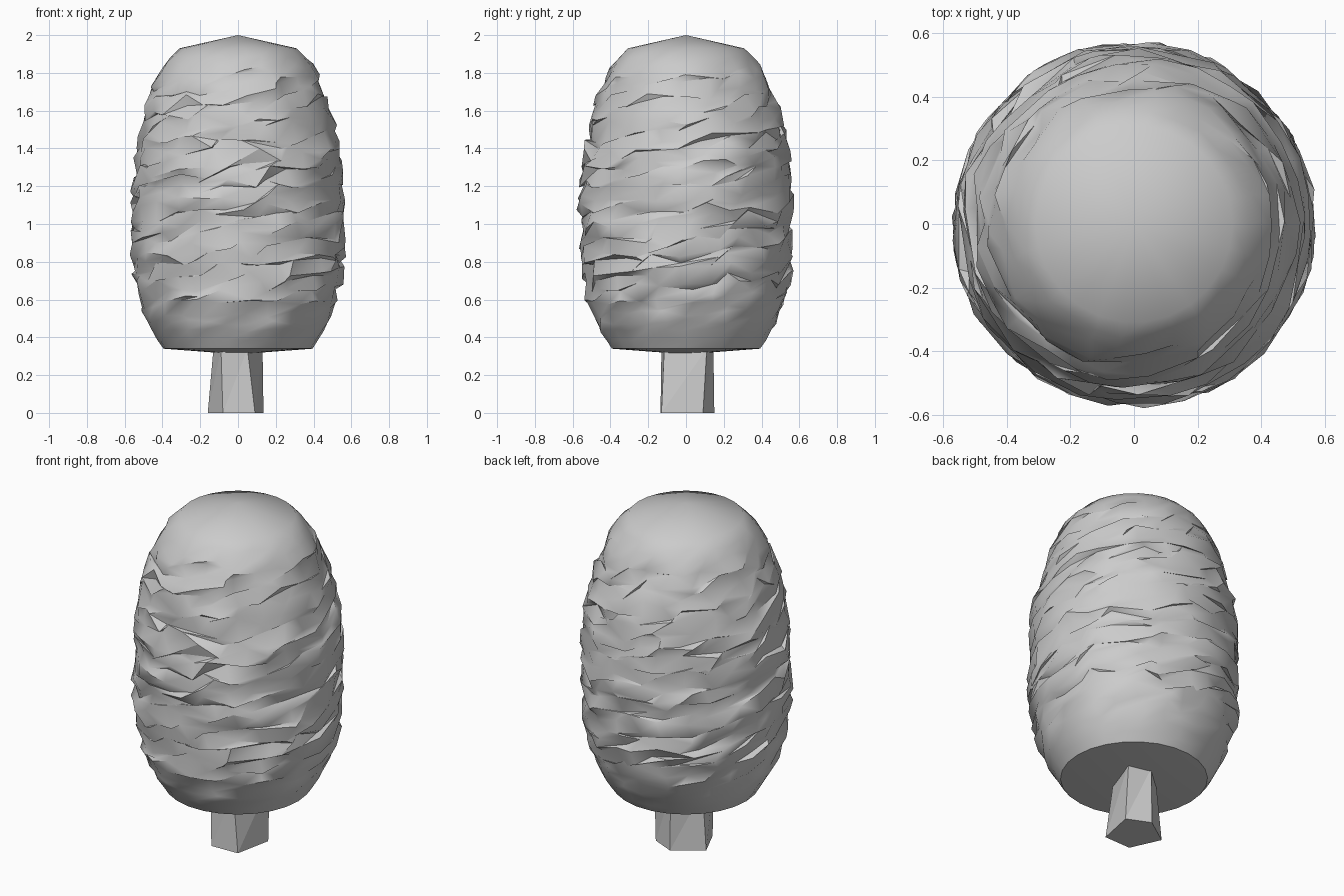
import bpy
import math
import random

random.seed(7)

cube = bpy.data.objects.get("Cube")
if cube:
    bpy.data.objects.remove(cube, do_unlink=True)

GREY = (0.6, 0.6, 0.6, 1.0)
grey = bpy.data.materials.new("plain grey")
grey.use_nodes = True
grey.diffuse_color = GREY
for node in grey.node_tree.nodes:
    if node.type == 'BSDF_PRINCIPLED':
        node.inputs["Base Color"].default_value = GREY
        node.inputs["Roughness"].default_value = 0.9


def make_object(name, verts, faces):
    mesh = bpy.data.meshes.new(name)
    mesh.from_pydata(verts, [], faces)
    mesh.materials.append(grey)
    mesh.update()
    obj = bpy.data.objects.new(name, mesh)
    bpy.context.scene.collection.objects.link(obj)
    return obj


def smooth(obj, degrees):
    bpy.ops.object.select_all(action='DESELECT')
    obj.select_set(True)
    bpy.context.view_layer.objects.active = obj
    bpy.ops.object.shade_smooth_by_angle(angle=math.radians(degrees))


# Crown outline: (height, radius)
PROFILE = [(0.34, 0.395), (0.40, 0.435), (0.48, 0.48), (0.60, 0.53),
           (0.75, 0.553), (1.0, 0.565), (1.2, 0.56), (1.4, 0.54),
           (1.6, 0.495), (1.75, 0.442), (1.85, 0.39), (1.93, 0.31)]


def radius_at(z):
    z = min(max(z, PROFILE[0][0]), PROFILE[-1][0])
    for (z0, r0), (z1, r1) in zip(PROFILE, PROFILE[1:]):
        if z <= z1:
            return r0 + (r1 - r0) * (z - z0) / (z1 - z0)
    return PROFILE[-1][1]


def build_crown(segments=26, rows=35):
    low, high = PROFILE[0][0], PROFILE[-1][0]
    verts, faces = [], []
    for j in range(rows):
        t = j / (rows - 1)
        # ragged in the middle, calm at the rims
        rough = min(1.0, t * 5, (1 - t) * 9)
        for i in range(segments):
            z = low + (high - low) * t + rough * random.uniform(-0.038, 0.038)
            a = (i + rough * random.uniform(-0.45, 0.45)) * math.tau / segments
            r = radius_at(z) + rough * random.uniform(-0.02, 0.018)
            verts.append((r * math.cos(a), r * math.sin(a), z))
    # leaf facets slant upward around the crown
    for j in range(rows - 1):
        for i in range(segments):
            k = (i + 1) % segments
            a, b = j * segments + i, j * segments + k
            c, d = b + segments, a + segments
            faces += [(a, b, c), (a, c, d)]
    # shallow cones close both ends
    bottom, top = len(verts), len(verts) + 1
    verts += [(0, 0, 0.31), (0, 0, 2.0)]
    last = (rows - 1) * segments
    for i in range(segments):
        k = (i + 1) % segments
        faces += [(k, i, bottom), (last + i, last + k, top)]
    return make_object("crown", verts, faces)


smooth(build_crown(), 42)

# Uneven five-sided trunk
foot = [(-0.08, -0.135), (0.09, -0.13), (0.135, 0.09), (0.0, 0.15), (-0.16, 0.04)]
neck = [(-0.09, -0.13), (0.05, -0.115), (0.13, 0.11), (0.0, 0.145), (-0.13, 0.03)]
n = len(foot)
trunk_verts = [(x, y, 0) for x, y in foot] + [(x, y, 0.34) for x, y in neck]
trunk_faces = [tuple(reversed(range(n))), tuple(range(n, 2 * n))]
for i in range(n):
    k = (i + 1) % n
    trunk_faces += [(i, k, n + k), (i, n + k, n + i)]
make_object("trunk", trunk_verts, trunk_faces)
